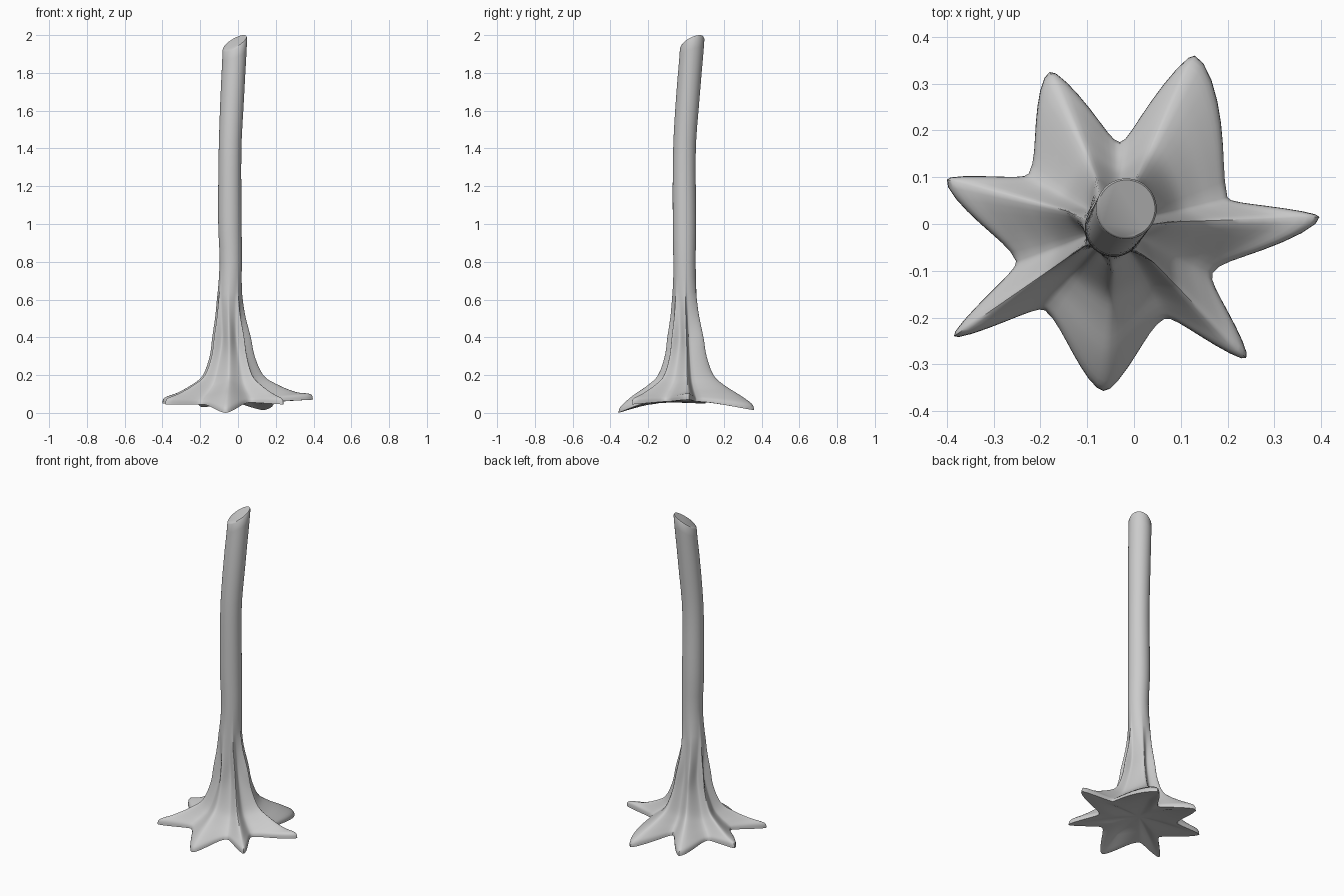
import bpy, bmesh, math
from mathutils import Vector

if "Cube" in bpy.data.objects:
    bpy.data.objects.remove(bpy.data.objects["Cube"])

# Root tips (x, y, z) and the hollows between each tip and the next
TIPS = [(.397, .015, .07), (.13, .36, .015), (-.18, .325, .03), (-.40, .095, .05),
        (-.385, -.24, .045), (-.065, -.357, 0), (.24, -.287, .045)]
HOLLOWS = [(.20, .057, .06), (-.03, .175, .06), (-.225, .108, .055), (-.252, -.08, .055),
           (-.19, -.185, .045), (.065, -.203, .055), (.168, -.105, .06)]
# Flare profile: ridge reach, ridge z, tip z share, hollow reach, hollow z
FLARE = [(1, 0, 1, 1, 0), (.965, .033, .95, .97, .018), (.75, .09, .3, .85, .038),
         (.48, .145, .1, .6, .075), (.29, .2, 0, .38, .125), (.17, .3, 0, .16, .235),
         (.12, .4, 0, .03, .34), (.05, .52, 0, 0, .46), (.01, .64, 0, 0, .58)]
# Trunk line: z, centre x, centre y, radius
TRUNK = [(0, -.036, 0, .064), (.35, -.038, 0, .063), (.6, -.045, -.006, .062),
         (.8, -.038, -.008, .059), (1.0, -.043, -.008, .062), (1.4, -.042, -.008, .06),
         (1.7, -.029, .012, .063), (2.0, -.015, .035, .065)]
STEPS = 8


def spline(pts, t):
    i = min(int(t), len(pts) - 2)
    f = t - i
    a, b, c, d = (pts[min(max(k, 0), len(pts) - 1)] for k in (i - 1, i, i + 1, i + 2))
    return [q + .5 * f * (r - p + f * (2 * p - 5 * q + 4 * r - s + f * (3 * (q - r) + s - p)))
            for p, q, r, s in zip(a, b, c, d)]


def trunk_at(z):
    z = min(max(z, 0), 2)
    for i in range(len(TRUNK) - 1):
        lo, hi = TRUNK[i][0], TRUNK[i + 1][0]
        if z <= hi:
            return spline(TRUNK, i + min((z - lo) / (hi - lo), .9999))[1:]


def polar(p):
    x, y = p[0] - TRUNK[0][1], p[1] - TRUNK[0][2]
    return math.atan2(y, x), math.hypot(x, y) - TRUNK[0][3], p[2]


# Columns around the tree: angle, weight towards ridge, ridge data, hollow data
columns = []
for i in range(7):
    tip, nxt = polar(TIPS[i]), polar(TIPS[(i + 1) % 7])
    hol = polar(HOLLOWS[i])
    for a, side in ((tip, 1), (nxt, -1)):
        span = (hol[0] - a[0] + math.pi) % math.tau - math.pi
        ks = range(STEPS) if side == 1 else range(STEPS, 0, -1)
        for k in ks:
            u = (k / STEPS) ** 1.3
            v = (math.sqrt(u * u + .01) - .1) / (math.sqrt(1.01) - .1)
            columns.append((a[0] + span * u, (1 - v) ** 1.9, a, hol))

rings = []
# Root flare rings
for s in range((len(FLARE) - 1) * 4 + 1):
    rr, rz, share, hr, hz = spline(FLARE, s / 4)
    ring = []
    for ang, w, tip, hol in columns:
        z = w * (rz + share * tip[2]) + (1 - w) * (hz + hol[2])
        reach = w * rr * tip[1] + (1 - w) * hr * hol[1]
        cx, cy, r = trunk_at(z)
        ring.append(Vector((cx + (r + reach) * math.cos(ang),
                            cy + (r + reach) * math.sin(ang), z)))
    rings.append(ring)
# Trunk rings, leaning into the slanted cut at the top
heights = [.72 + .08 * k for k in range(15)] + [1.9, 1.952, 1.96]
for z0 in heights:
    cx, cy, r = trunk_at(z0)
    slant = .04 * min(max((z0 - 1.6) / .35, 0), 1)
    if z0 == heights[-1]:
        r *= .94
    rings.append([Vector((cx + r * math.cos(c[0]), cy + r * math.sin(c[0]),
                          z0 + slant * math.cos(c[0] - math.radians(40)))) for c in columns])
# Hollowed underside rings
base = rings[0]
for f, z in ((.85, .045), (.6, .06), (.3, .07)):
    blend = 1 - f if f < .8 else .3
    rings.insert(0, [Vector((TRUNK[0][1] + (p.x - TRUNK[0][1]) * f, p.y * f,
                             z if f < .8 else p.z * (1 - blend) + z * blend + .004))
                     for p in base])

bm = bmesh.new()
vs = [[bm.verts.new(p) for p in ring] for ring in rings]
n = len(columns)
for lo, hi in zip(vs, vs[1:]):
    for j in range(n):
        k = (j + 1) % n
        bm.faces.new((lo[j], lo[k], hi[k], hi[j]))
bm.faces.new(vs[-1])
centre = bm.verts.new((TRUNK[0][1], 0, .073))
for j in range(n):
    bm.faces.new((centre, vs[0][(j + 1) % n], vs[0][j]))
bmesh.ops.recalc_face_normals(bm, faces=bm.faces)
mesh = bpy.data.meshes.new("tree_trunk")
bm.to_mesh(mesh)
bm.free()
trunk = bpy.data.objects.new("tree_trunk", mesh)
bpy.context.collection.objects.link(trunk)
bpy.context.view_layer.objects.active = trunk
trunk.select_set(True)
bpy.ops.object.shade_smooth_by_angle(angle=math.radians(45))
